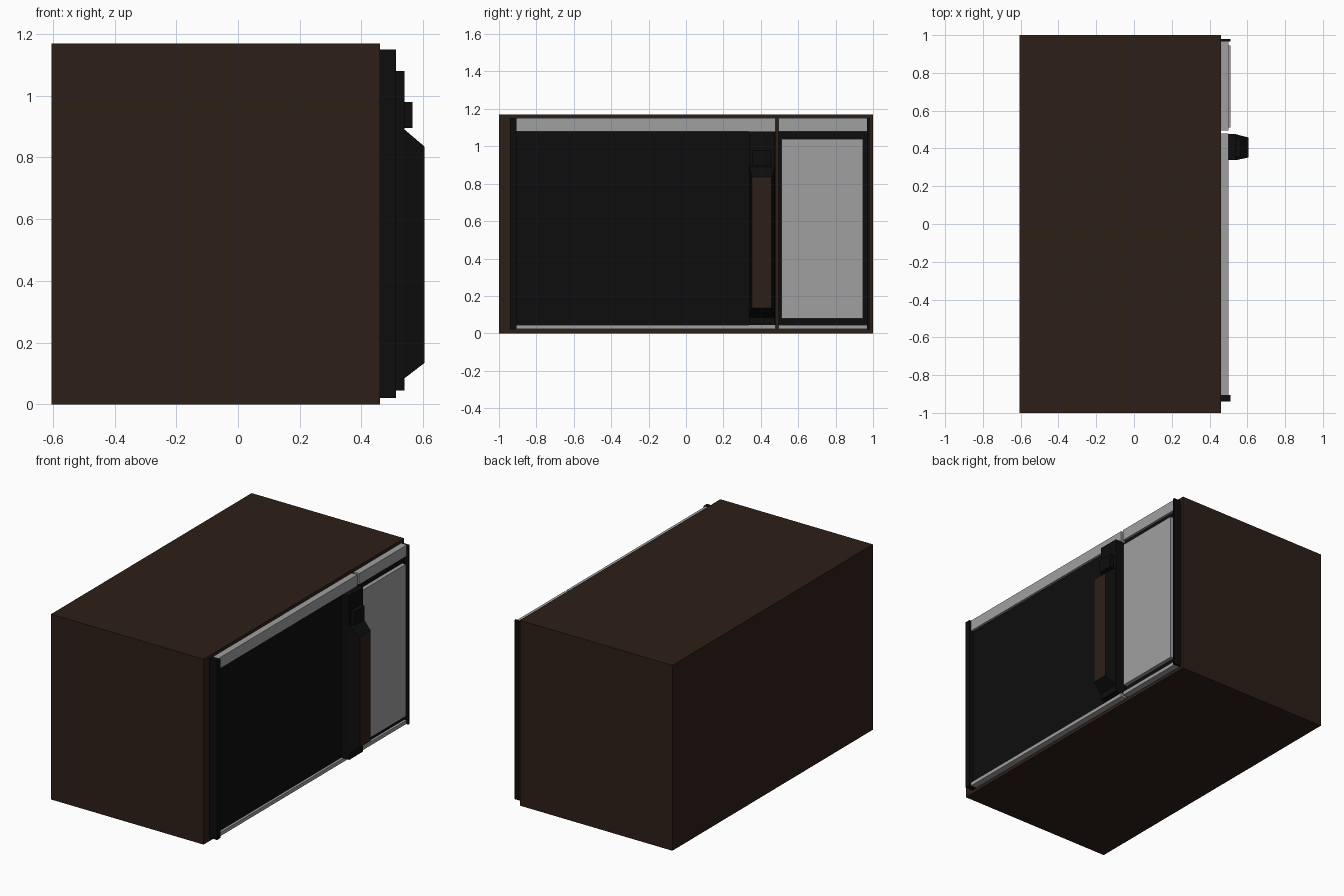
import bpy, bmesh

if "Cube" in bpy.data.objects:
    bpy.data.objects.remove(bpy.data.objects["Cube"])


def material(name, rgb):
    m = bpy.data.materials.new(name)
    m.diffuse_color = (*rgb, 1)
    m.use_nodes = True
    m.node_tree.nodes["Principled BSDF"].inputs["Base Color"].default_value = m.diffuse_color
    return m


BROWN = material("dark_brown", (0.027, 0.0135, 0.0085))
BLACK = material("black", (0.004, 0.004, 0.004))
GREY = material("trim_grey", (0.35, 0.35, 0.35))


def frustum(name, mat, x0, x1, base, tip=None):
    """Block along x; base and tip are (y0, y1, z0, z1) rectangles."""
    bm = bmesh.new()
    rings = []
    for x, (y0, y1, z0, z1) in ((x0, base), (x1, tip or base)):
        rings.append([bm.verts.new((x, y, z)) for y, z in
                      ((y0, z0), (y1, z0), (y1, z1), (y0, z1))])
    a, b = rings
    bm.faces.new(a[::-1])
    front = bm.faces.new(b)
    for i in range(4):
        j = (i + 1) % 4
        bm.faces.new((a[i], a[j], b[j], b[i]))
    front.material_index = 0
    bm.normal_update()
    me = bpy.data.meshes.new(name)
    bm.to_mesh(me)
    bm.free()
    me.materials.append(mat)
    ob = bpy.data.objects.new(name, me)
    bpy.context.collection.objects.link(ob)
    return ob


# Cabinet
frustum("cabinet", BROWN, -0.605, 0.46, (-1, 1, 0, 1.17))

# Vertical end trims
frustum("left_end_trim", BLACK, 0.46, 0.512, (-0.94, -0.905, 0.02, 1.15))
frustum("right_end_trim", BLACK, 0.46, 0.512, (0.967, 0.98, 0.02, 1.15))

# Door and control side: dark backing with grey rails above and below
for label, y0, y1 in (("door", -0.905, 0.478), ("control", 0.495, 0.967)):
    frustum(label + "_backing", BLACK, 0.46, 0.485, (y0, y1, 0.045, 1.08))
    frustum(label + "_top_rail", GREY, 0.46, 0.50, (y0, y1, 1.08, 1.15))
    frustum(label + "_bottom_rail", GREY, 0.46, 0.50, (y0, y1, 0.022, 0.045))

# Control panel face
frustum("control_panel", GREY, 0.485, 0.51, (0.51, 0.945, 0.08, 1.04))

# Handle: mounting plate, release button, tapered grip with brown inlay
frustum("handle_plate", BLACK, 0.485, 0.54, (0.338, 0.477, 0.045, 1.08))
frustum("release_button", BLACK, 0.54, 0.566, (0.355, 0.455, 0.895, 0.98))
grip = frustum("handle_grip", BLACK, 0.54, 0.605,
               (0.338, 0.475, 0.085, 0.89), (0.352, 0.458, 0.135, 0.835))
grip.data.materials.append(BROWN)
grip.data.polygons[1].material_index = 1
